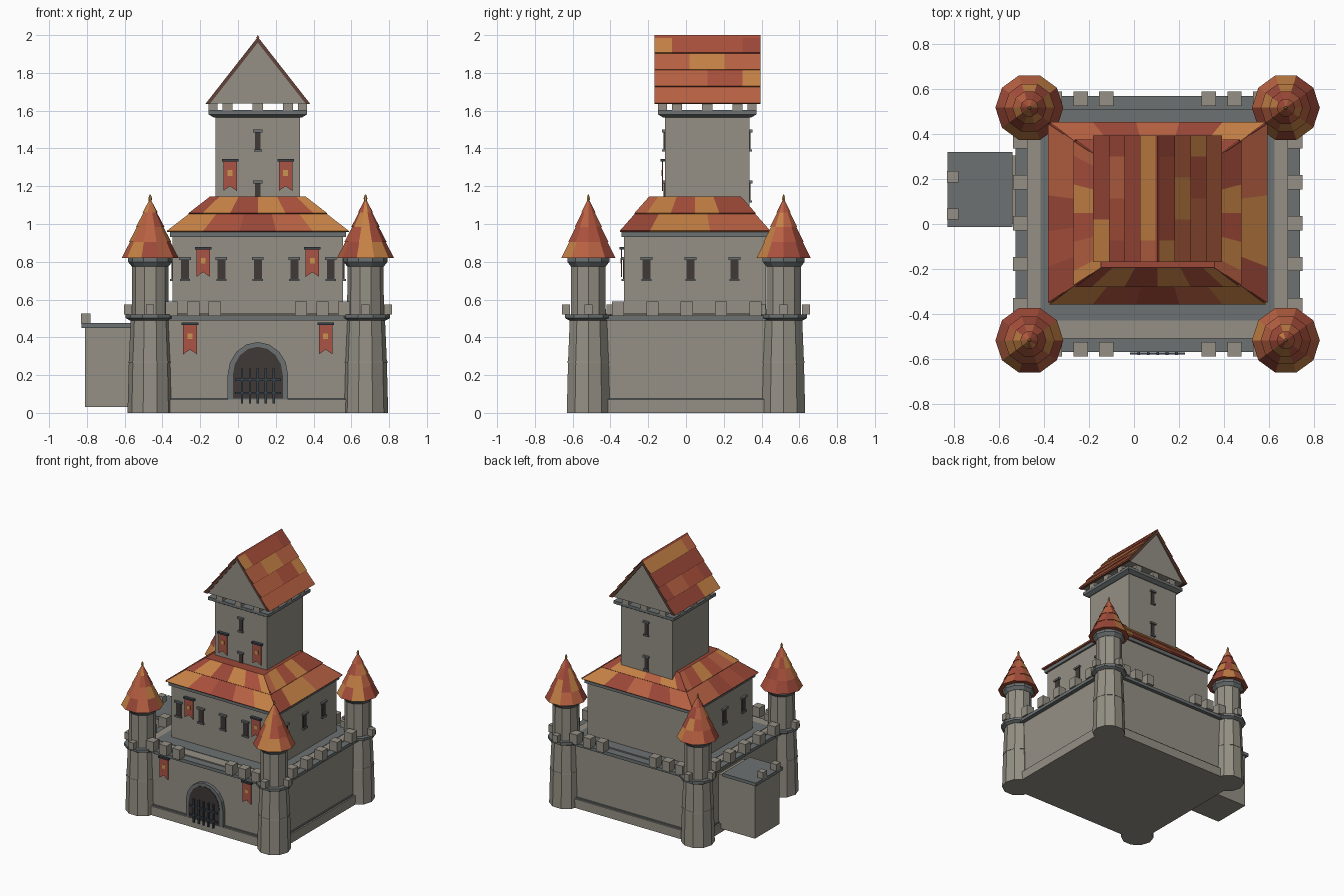
import bpy, bmesh, random
from math import sin, cos, pi
from mathutils import Matrix, Vector

if "Cube" in bpy.data.objects:
    bpy.data.objects.remove(bpy.data.objects["Cube"])

random.seed(4)
CX = 0.105   # castle axis in x


def mat(name, r, g, b):
    m = bpy.data.materials.new(name)
    m.diffuse_color = (r, g, b, 1)
    m.use_nodes = True
    m.node_tree.nodes["Principled BSDF"].inputs["Base Color"].default_value = m.diffuse_color
    return m


STONE = mat("stone", .30, .28, .235)
TRIM = mat("trim", .15, .165, .165)
DARK = mat("dark_opening", .05, .04, .037)
IRON = mat("iron", .04, .055, .07)
WOOD = mat("wood", .12, .055, .04)
CLOTH = mat("cloth", .40, .09, .06)
GOLD = mat("gold", .60, .30, .08)
TILES = [mat("tile_red", .40, .08, .045), mat("tile_brick", .48, .12, .055),
         mat("tile_orange", .56, .22, .06), mat("tile_deep", .33, .065, .04)]


def finish(name, bm, mats, mx=None):
    bmesh.ops.recalc_face_normals(bm, faces=bm.faces)
    me = bpy.data.meshes.new(name)
    if mx:
        bm.transform(mx)
    bm.to_mesh(me)
    bm.free()
    for m in mats:
        me.materials.append(m)
    ob = bpy.data.objects.new(name, me)
    bpy.context.collection.objects.link(ob)
    return ob


def loft(name, rings, mats, mx=None):
    """Bridge equal point rings and cap both ends; several mats = random faces."""
    bm = bmesh.new()
    vs = [[bm.verts.new(p) for p in r] for r in rings]
    n = len(rings[0])
    for a, b in zip(vs, vs[1:]):
        for i in range(n):
            f = bm.faces.new((a[i], a[(i + 1) % n], b[(i + 1) % n], b[i]))
            f.material_index = random.randrange(len(mats))
    bm.faces.new(vs[0])
    bm.faces.new(vs[-1])
    return finish(name, bm, mats, mx)


def rect(cx, cy, hx, hy, z):
    return [(cx - hx, cy - hy, z), (cx + hx, cy - hy, z), (cx + hx, cy + hy, z), (cx - hx, cy + hy, z)]


def box(name, cx, cy, hx, hy, z0, z1, m, mx=None):
    return loft(name, [rect(cx, cy, hx, hy, z0), rect(cx, cy, hx, hy, z1)], [m], mx)


def prism(name, prof, y0, y1, m, mx=None):
    return loft(name, [[(x, y, z) for x, z in prof] for y in (y0, y1)], [m], mx)


def ring(r, z, n=10):
    return [(r * cos(2 * pi * i / n), r * sin(2 * pi * i / n), z) for i in range(n)]


def place(x, y, z=0, rot=0):
    return Matrix.Translation((x, y, z)) @ Matrix.Rotation(rot, 4, 'Z')


def tile_panel(name, b0, b1, t0, t1, rows, cols, lift=.01):
    """Overlapping roof tiles between a bottom edge b0-b1 and a top edge t0-t1."""
    b0, b1, t0, t1 = map(Vector, (b0, b1, t0, t1))
    up = (b1 - b0).cross(t0 - b0).normalized() * lift
    at = lambda u, v: b0.lerp(b1, u).lerp(t0.lerp(t1, u), v)
    bm = bmesh.new()
    for r in range(rows):
        v0, v1 = r / rows, (r + 1) / rows
        cuts = [0] + [(c + (.5 if r % 2 else 0)) / cols for c in range(cols) if c or r % 2] + [1]
        for u0, u1 in zip(cuts, cuts[1:]):
            lo, hi = [at(u0, v0), at(u1, v0)], [at(u1, v1), at(u0, v1)]
            m = random.randrange(4)
            f = [bm.verts.new(p) for p in (lo[0] + up, lo[1] + up, hi[0] + up * .2, hi[1] + up * .2)]
            g = [bm.verts.new(p) for p in lo]
            for face in (f, (g[0], g[1], f[1], f[0])):
                bm.faces.new(face).material_index = m
    return finish(name, bm, TILES)


def window(x, y, z, rot=0, w=.042, h=.10):
    mx = place(x, y, z, rot)
    box("window_slit", 0, 0, w / 2, .006, -h / 2, h / 2, DARK, mx)
    box("window_lintel", 0, -.004, w / 2 + .01, .012, h / 2, h / 2 + .014, TRIM, mx)
    box("window_sill", 0, -.004, w / 2 + .006, .01, -h / 2 - .012, -h / 2, TRIM, mx)


def banner(x, y, top, h=.15, w=.072):
    mx = place(x, y, top)
    a = w / 2
    prism("banner_cloth", [(-a, 0), (a, 0), (a, -h), (0, -h + .025), (-a, -h)], -.016, -.010, CLOTH, mx)
    box("banner_rod", 0, -.012, a + .008, .012, -.004, .008, IRON, mx)
    prism("banner_emblem", [(-.013, -.05), (.013, -.05), (.013, -.08), (-.013, -.08)], -.019, -.015, GOLD, mx)


# Curtain wall with plinth, ledge and low coping
box("plinth", CX, 0, .62, .56, 0, .07, STONE)
box("plinth_trim", CX, 0, .609, .55, .04, .08, TRIM)
box("curtain_wall", CX, 0, .60, .54, .05, .5, STONE)
box("wall_ledge", CX, 0, .632, .568, .49, .515, TRIM)
box("wall_coping", CX, 0, .58, .508, .51, .523, STONE)
box("inner_floor", CX, .04, .52, .47, .52, .526, TRIM)

# Wall merlons
for s in (-1, 1):
    for k in (-4, -3, -2, 2, 3, 4):
        box("wall_merlon", CX + k * .114, s * .557, .032, .033, .512, .59, STONE)
    for k in range(-2, 3):
        box("wall_merlon", CX + s * .611, k * .182 + .004, .033, .032, .512, .59, STONE)

# Corner towers with tiled cones
for sx in (-1, 1):
    for sy in (-1, 1):
        mx = place(CX + sx * .57, sy * .517)
        loft("tower_shaft", [ring(.12, 0), ring(.113, .27), ring(.103, .5), ring(.097, .52),
                             ring(.096, .79)], [STONE], mx)
        loft("tower_band", [ring(.116, .265), ring(.115, .275)], [STONE], mx)
        loft("tower_belt", [ring(.108, .49), ring(.13, .502), ring(.13, .522)], [TRIM], mx)
        loft("tower_collar", [ring(.097, .775), ring(.117, .80), ring(.117, .83)], [TRIM], mx)
        for k in range(4):
            box("tower_merlon", 0, -.118, .021, .021, .52, .575, STONE,
                mx @ Matrix.Rotation(k * pi / 2, 4, 'Z'))
        rows = [.82, .905, .985, 1.06, 1.125]
        rad = lambda z: .146 * (1.137 - z) / .317
        rings = []
        for z0, z1 in zip(rows, rows[1:]):
            rings += [ring(rad(z0) + .005, z0), ring(rad(z1), z1)]
        loft("tower_roof", rings, TILES, mx)
        loft("tower_finial", [ring(.005, 1.11, 6), ring(.01, 1.135, 6), ring(.003, 1.155, 6)], [GOLD], mx)

# Gate: stone arch, dark door and portcullis
def arch(hw, spring, rise, z0):
    return [(-hw, z0)] + [(-hw * cos(pi * i / 8), spring + rise * sin(pi * i / 8)) for i in range(9)] + [(hw, z0)]


gm = place(CX, 0)
prism("gate_arch", arch(.16, .20, .175, .07), -.566, -.53, TRIM, gm)
prism("gate_door", arch(.132, .20, .15, .075), -.570, -.54, DARK, gm)
for k in range(-2, 3):
    box("portcullis_bar", CX + k * .042, -.576, .006, .006, .05, .235, IRON)
for z in (.10, .17):
    box("portcullis_rail", CX, -.576, .122, .005, z, z + .011, IRON)

# Side annex
box("annex", -.65, .153, .16, .152, .03, .452, STONE)
box("annex_ledge", -.685, .153, .144, .167, .45, .475, TRIM)
for y in (.045, .21):
    box("annex_merlon", -.806, y, .025, .025, .472, .525, STONE)

# Keep and its cornice
KY = .048
box("keep", CX, KY, .452, .376, .5, .95, STONE)
box("keep_cornice", CX, KY, .466, .39, .93, .957, TRIM)
for k in range(-2, 3):
    window(CX + k * .193, KY - .376, .76)
for k in (-1, 0, 1):
    window(CX + .452, .024 + k * .233, .76, pi / 2)
    window(CX - .452, .024 + k * .233, .76, -pi / 2)

# Hipped keep roof
lo, hi = rect(CX, KY, .482, .398, .957), rect(CX, KY, .252, .242, 1.145)
loft("hip_roof_core", [lo, hi], [TILES[3]])
for i in range(4):
    j = (i + 1) % 4
    tile_panel("hip_roof_tiles", lo[i], lo[j], hi[i], hi[j], 2, 5)

# Great tower with crown
TY = .112
box("great_tower", CX, TY, .224, .224, .96, 1.58, STONE)
loft("crown_ledge", [rect(CX, TY, .235, .235, 1.565), rect(CX, TY, .26, .26, 1.58),
                     rect(CX, TY, .26, .26, 1.603)], [TRIM])
for q in range(4):
    mx = place(CX, TY, 0, q * pi / 2)
    for k in (-1, 0, 1):
        box("crown_merlon", k * .16, -.237, .027, .024, 1.60, 1.645, STONE, mx)
for z in (1.44, 1.17):
    window(CX, TY - .224, z, 0, .03, .09)
    window(CX, TY + .224, z, pi, .03, .09)

# Gabled tower roof
prism("gable_wall", [(-.265, 1.637), (.265, 1.637), (0, 1.975)], TY - .27, TY + .27, STONE, gm)
prism("gable_boards", [(-.278, 1.635), (0, 1.99), (.278, 1.635), (.255, 1.635), (0, 1.96), (-.255, 1.635)],
      TY - .277, TY + .28, WOOD, gm)
y0, y1 = TY - .28, TY + .282
top0, top1 = (CX, y0, 1.991), (CX, y1, 1.991)
tile_panel("gable_tiles", (CX + .279, y0, 1.635), (CX + .279, y1, 1.635), top0, top1, 4, 3)
tile_panel("gable_tiles", (CX - .279, y1, 1.635), (CX - .279, y0, 1.635), top1, top0, 4, 3)
prism("gable_ridge", [(-.009, 1.986), (.009, 1.986), (0, 2.0)], y0, y1, TILES[0], gm)

# Banners on wall, keep and great tower
for s in (-1, 1):
    banner(CX + s * .359, -.54, .47, .16)
    banner(CX + s * .289, KY - .376, .87)
    banner(CX + s * .147, TY - .224, 1.335, .16)
